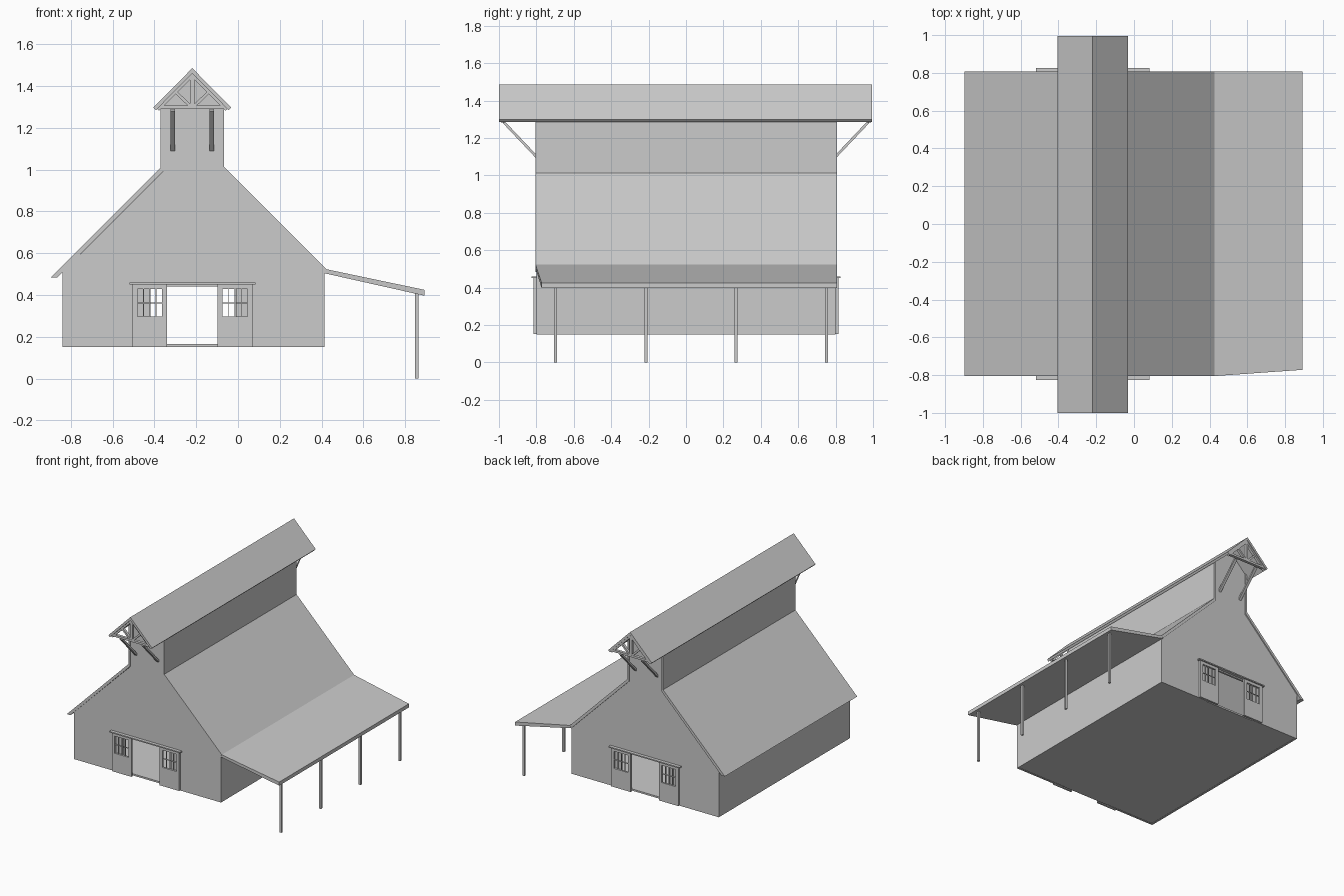
import bpy, bmesh
from mathutils import Vector

old = bpy.data.objects.get("Cube")
if old:
    bpy.data.objects.remove(old, do_unlink=True)

grey = bpy.data.materials.new("plain_grey")
grey.use_nodes = True
grey.diffuse_color = (0.6, 0.6, 0.6, 1)
grey.node_tree.nodes["Principled BSDF"].inputs["Base Color"].default_value = (0.6, 0.6, 0.6, 1)

MID = -0.215      # x of the ridge line
HALF = 0.8        # half length of the building


def finish(bm, name):
    bmesh.ops.recalc_face_normals(bm, faces=bm.faces)
    mesh = bpy.data.meshes.new(name)
    bm.to_mesh(mesh)
    bm.free()
    mesh.materials.append(grey)
    ob = bpy.data.objects.new(name, mesh)
    bpy.context.collection.objects.link(ob)
    return ob


def prism(name, profile, y0, y1):
    """Extrude an x-z profile along y."""
    bm = bmesh.new()
    face = bm.faces.new([bm.verts.new((x, y0, z)) for x, z in profile])
    ext = bmesh.ops.extrude_face_region(bm, geom=[face])
    moved = [v for v in ext["geom"] if isinstance(v, bmesh.types.BMVert)]
    bmesh.ops.translate(bm, verts=moved, vec=(0, y1 - y0, 0))
    return finish(bm, name)


def box(name, x0, x1, y0, y1, z0, z1):
    return prism(name, [(x0, z0), (x1, z0), (x1, z1), (x0, z1)], y0, y1)


def beam(name, a, b, width, depth):
    """Square timber between two points."""
    a, b = Vector(a), Vector(b)
    d = b - a
    bm = bmesh.new()
    bmesh.ops.create_cube(bm, size=1)
    bmesh.ops.scale(bm, vec=(width, depth, d.length), verts=bm.verts)
    side = Vector((0, 1, 0)) if abs(d.x) > 0.001 else Vector((1, 0, 0))
    z = d.normalized()
    if abs(d.x) > 0.001:
        y, x = side, side.cross(z)
    else:
        x, y = side, z.cross(side)
    mid = (a + b) / 2
    for v in bm.verts:
        v.co = mid + x * v.co.x + y * v.co.y + z * v.co.z
    return finish(bm, name)


# Floor and side walls
box("floor", -0.83, 0.405, -0.79, 0.79, 0.152, 0.165)
box("left_wall", 0.4, 0.415, -HALF, HALF, 0.15, 0.515)
box("right_wall", -0.84, -0.825, -HALF, HALF, 0.15, 0.51)

# Gable end walls with a doorway notch
gable = [(-0.84, 0.15), (-0.42, 0.15), (-0.42, 0.44), (-0.01, 0.44), (-0.01, 0.15),
         (0.415, 0.15), (0.415, 0.51), (-0.078, 1.0), (-0.078, 1.325), (MID - 0.003, 1.463),
         (-0.358, 1.325), (-0.358, 0.992), (-0.84, 0.51)]
prism("front_wall", gable, -HALF, -HALF + 0.015)
prism("back_wall", gable, HALF - 0.015, HALF)

# Main roof slopes, each running up into the raised ridge wall
prism("right_roof", [(-0.897, 0.483), (-0.37, 1.01), (-0.37, 1.31), (-0.357, 1.323),
                     (-0.357, 0.995), (-0.867, 0.483)], -0.805, 0.808)
prism("left_roof", [(0.425, 0.523), (-0.066, 1.012), (-0.066, 1.31), (-0.079, 1.323),
                    (-0.079, 0.997), (0.41, 0.508)], -0.805, 0.808)

# Ridge roof
prism("ridge_roof", [(MID - 0.19, 1.298), (MID - 0.004, 1.486), (MID + 0.182, 1.298),
                     (MID + 0.17, 1.285), (MID - 0.004, 1.461), (MID - 0.178, 1.285)], -1, 0.995)

# Lean-to roof, its front edge slightly tapered
porch = prism("porch_roof", [(0.425, 0.523), (0.892, 0.425), (0.892, 0.397), (0.41, 0.505)], -0.805, 0.808)
for v in porch.data.vertices:
    if v.co.x > 0.8 and v.co.y < 0:
        v.co.y = -0.772
for i, y in enumerate((-0.698, -0.215, 0.267, 0.75)):
    box(f"porch_post_{i + 1}", 0.848, 0.864, y - 0.008, y + 0.008, 0, 0.41)


def gable_details(s, end):
    """Truss, brackets and sliding doors at the end with y sign s."""
    cx = MID - 0.004
    y = s * 0.978
    beam(end + "_tie_beam", (cx - 0.175, y, 1.3), (cx + 0.175, y, 1.3), 0.016, 0.022)
    beam(end + "_king_post", (cx, y, 1.3), (cx, y, 1.465), 0.022, 0.02)
    for m, side in ((-1, "right"), (1, "left")):
        beam(f"{end}_{side}_rafter", (cx + m * 0.165, y, 1.288), (cx, y, 1.453), 0.016, 0.022)
        beam(f"{end}_{side}_strut", (cx + m * 0.01, y, 1.305), (cx + m * 0.082, y, 1.375), 0.014, 0.02)
        bx = cx + m * 0.093
        beam(f"{end}_{side}_bracket", (bx, s * 0.975, 1.285), (bx, s * 0.795, 1.095), 0.022, 0.014)

    # Sliding doors with a four by two window
    y0, y1 = sorted((s * 0.8, s * 0.815))
    m0, m1 = sorted((s * 0.804, s * 0.811))
    for x0, side in ((-0.506, "right"), (-0.098, "left")):
        x1 = x0 + 0.167
        w0, w1 = x0 + 0.024, x1 - 0.024
        name = f"{end}_{side}_door"
        box(name + "_panel", x0, x1, y0, y1, 0.152, 0.296)
        box(name + "_top", x0, x1, y0, y1, 0.428, 0.452)
        box(name + "_stile_a", x0, w0, y0, y1, 0.296, 0.428)
        box(name + "_stile_b", w1, x1, y0, y1, 0.296, 0.428)
        for k in (1, 2, 3):
            bar = w0 + (w1 - w0) * k / 4
            box(f"{name}_bar_{k}", bar - 0.002, bar + 0.002, m0, m1, 0.296, 0.428)
        box(name + "_crossbar", w0, w1, m0, m1, 0.36, 0.364)
    y0, y1 = sorted((s * 0.8, s * 0.825))
    box(end + "_door_track", -0.52, 0.083, y0, y1, 0.45, 0.459)


gable_details(-1, "front")
gable_details(1, "back")
